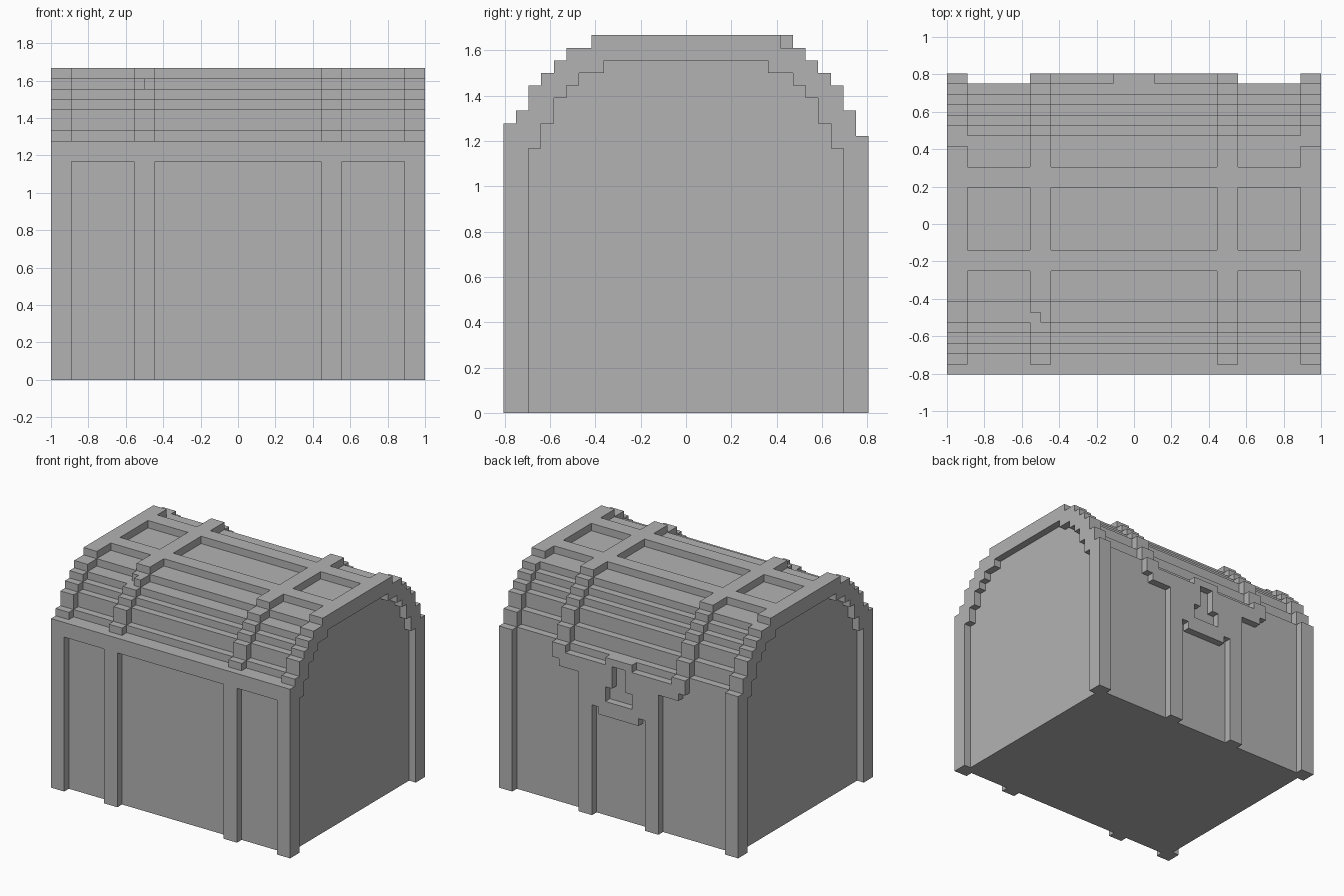
import bpy, bmesh

cube = bpy.data.objects.get("Cube")
if cube:
    bpy.data.objects.remove(cube, do_unlink=True)

UNIT = 1 / 18          # edge of one block
Y_SHIFT = -0.5         # the depth is an odd number of blocks

grey = bpy.data.materials.new("plain_grey")
grey.use_nodes = True
grey.diffuse_color = (0.45, 0.45, 0.45, 1)
grey.node_tree.nodes["Principled BSDF"].inputs["Base Color"].default_value = grey.diffuse_color


def extrude(name, outline, start, end, axis="x"):
    """Extrude a (y, z) outline along x, or an (x, z) outline along y."""
    def place(a, b, d):
        x, y = (d, a) if axis == "x" else (a, d)
        return (x * UNIT, (y + Y_SHIFT) * UNIT, b * UNIT)
    bm = bmesh.new()
    near = [bm.verts.new(place(a, b, start)) for a, b in outline]
    far = [bm.verts.new(place(a, b, end)) for a, b in outline]
    bm.faces.new(near)
    bm.faces.new(far)
    for i in range(len(near)):
        bm.faces.new((near[i - 1], near[i], far[i], far[i - 1]))
    bmesh.ops.recalc_face_normals(bm, faces=bm.faces)
    mesh = bpy.data.meshes.new(name)
    bm.to_mesh(mesh)
    bm.free()
    mesh.materials.append(grey)
    obj = bpy.data.objects.new(name, mesh)
    bpy.context.collection.objects.link(obj)
    return obj


def box(name, x, y, z):
    outline = [(y[0], z[0]), (y[1], z[0]), (y[1], z[1]), (y[0], z[1])]
    return extrude(name, outline, *x)


def stairs(edges, heights):
    """Stepped arch: heights[i] spans edges[i] to edges[i + 1]."""
    points = [(edges[0], 0)]
    for left, right, h in zip(edges, edges[1:], heights):
        points += [(left, h), (right, h)]
    return points + [(edges[-1], 0)]


# Stepped cross-sections
front = [-14, -13, -12, -11, -10, -9, -7]
back = [10, 11, 12, 13, 14, 15]
arch = [23, 24, 26, 27, 28, 29, 30, 29, 28, 27, 26, 24, 22]
rim = stairs(front + [8] + back, arch)
panel = stairs(front[1:] + [9, 10, 11, 12, 13, 14], arch[:6] + [28, 27, 26, 24, 22])
recess = stairs([-12, -11, -10, -9, -8, -6, 7, 9, 10, 11, 12, 13],
                [21, 23, 25, 26, 27, 28, 27, 26, 25, 23, 21])


def hoop(bottom, chipped=False):
    """Lid strap that reaches the ground in front and stops short behind."""
    start = front[:]
    if chipped:
        start[5] += 1
    return stairs(start + [9] + back, arch)[:-1] + [(15, bottom), (14, bottom), (14, 0)]


# Chest body and lid panels
extrude("chest_body", panel, -16, 16)

# Front band under the lid
box("front_band", (-18, 18), (-14, -13), (21, 23))

# Lengthwise ribs on top of the lid
for name, y in (("front_top_rib", (-4, -2)), ("back_top_rib", (4, 6))):
    box(name, (-16, 16), y, (28, 30))

for side, s in (("left", 1), ("right", -1)):
    # End wall and the frame around its recess
    extrude(side + "_end_wall", rim, s * 16, s * 17)
    extrude(side + "_end_frame", rim + recess[::-1], s * 17, s * 18)

    # Strap over the lid, with one block chipped off on the right
    extrude(side + "_strap_inner", hoop(19), s * 8, s * 9)
    extrude(side + "_strap_outer", hoop(20, s < 0), s * 9, s * 10)

    # Back post and half of the lock plate with its keyhole
    box(side + "_back_post", sorted((s * 4, s * 6)), (14, 15), (0, 19))
    half = [(0, 22), (2, 22), (2, 21), (9, 21), (9, 19), (4, 19), (4, 15), (3, 15), (3, 14),
            (0, 14), (0, 16), (2, 16), (2, 18), (1, 18), (1, 21), (0, 21)]
    extrude(side + "_lock_plate", [(s * x, z) for x, z in half], 14, 15, axis="y")
